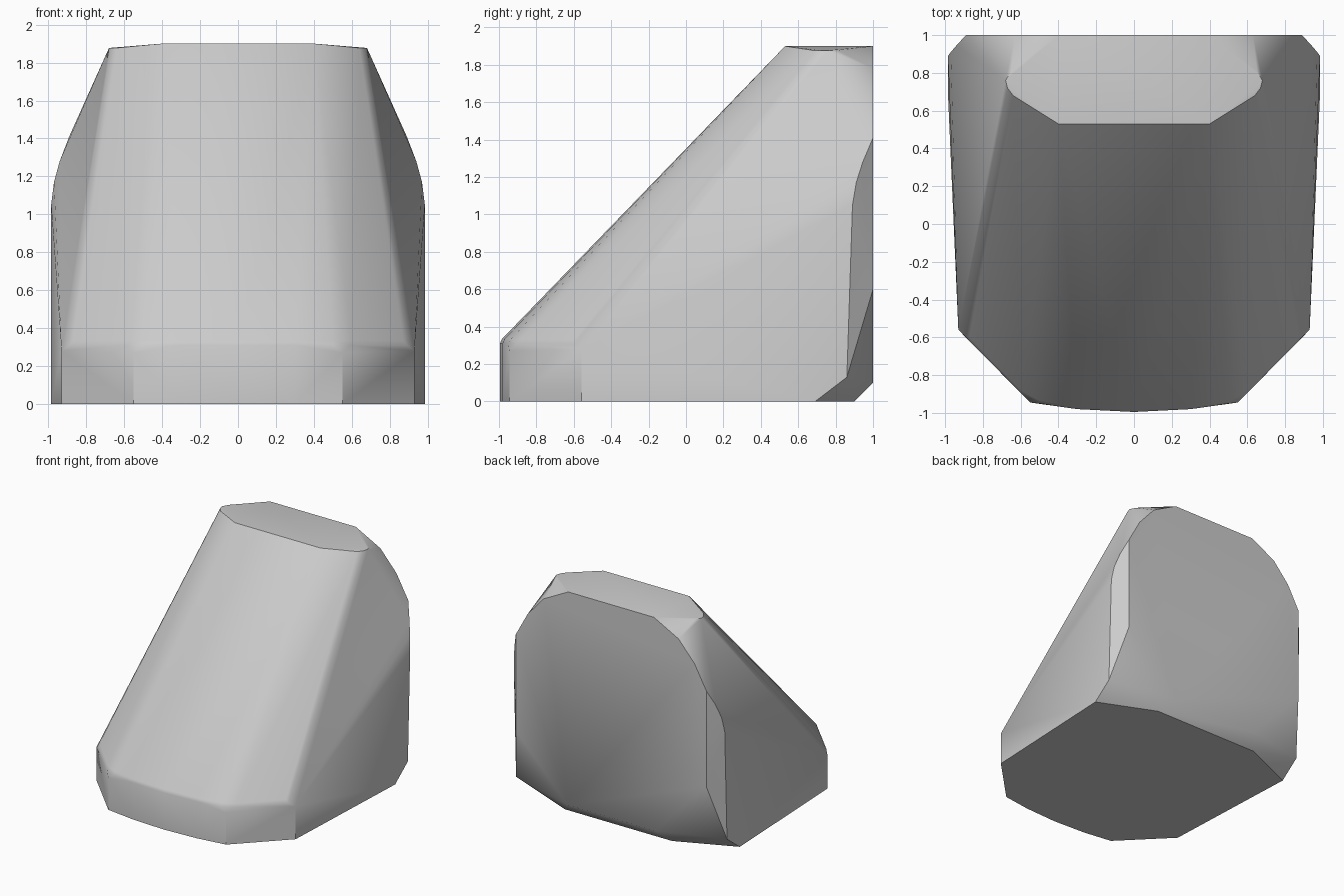
import bpy
import bmesh
import math

cube = bpy.data.objects.get("Cube")
if cube:
    bpy.data.objects.remove(cube, do_unlink=True)


def make_material(name, rgb):
    mat = bpy.data.materials.new(name)
    mat.use_nodes = True
    colour = (*rgb, 1.0)
    mat.diffuse_color = colour
    mat.node_tree.nodes["Principled BSDF"].inputs["Base Color"].default_value = colour
    return mat


def at_height(outline, z):
    return [(x, y, z) for x, y in outline]


def at_depth(outline, y):
    return [(x, y, z) for x, z in outline]


# Half outlines of the wedge, mirrored below
base = at_height([(0, -0.995), (0.3, -0.98), (0.55, -0.945), (0.93, -0.56),
                  (0.985, 0.69), (0.5, 0.9)], 0)
nose_corners = [(0.55, -0.945, 0.27), (0.93, -0.56, 0.28)]
nose_top = at_height([(0, -0.995), (0.3, -0.98), (0.5, -0.95),
                      (0.59, -0.904), (0.89, -0.6)], 0.31)
nose_bevel = at_height([(0, -0.983), (0.3, -0.97), (0.5, -0.935),
                        (0.6, -0.88), (0.87, -0.6)], 0.335)
top = at_height([(0.4, 0.53), (0.4, 1)], 1.9)
top_rim = at_height([(0.64, 0.68), (0.67, 0.72), (0.68, 0.76), (0.65, 0.81)], 1.877)
back = at_depth([(0.63, 1.78), (0.78, 1.61), (0.89, 1.41), (0.89, 0.6), (0.41, 0.1)], 1)
side_bevel = [(0.94, 0.945, 1.28), (0.97, 0.91, 1.17),
              (0.985, 0.89, 1.05), (0.985, 0.86, 0.13)]

# Skin the mirrored outlines with one convex shell
bm = bmesh.new()
for x, y, z in (base + nose_corners + nose_top + nose_bevel + top + top_rim
                + back + side_bevel):
    for px in {x, -x}:
        bm.verts.new((px, y, z))
bmesh.ops.convex_hull(bm, input=bm.verts[:])
bmesh.ops.delete(bm, geom=[v for v in bm.verts if not v.link_faces], context='VERTS')
bmesh.ops.dissolve_limit(bm, angle_limit=math.radians(0.5),
                         verts=bm.verts[:], edges=bm.edges[:])
bmesh.ops.recalc_face_normals(bm, faces=bm.faces[:])
mesh = bpy.data.meshes.new("wedge_body")
bm.to_mesh(mesh)
bm.free()
mesh.materials.append(make_material("plain grey", (0.6, 0.6, 0.6)))

body = bpy.data.objects.new("wedge_body", mesh)
bpy.context.collection.objects.link(body)
bpy.ops.object.select_all(action='DESELECT')
body.select_set(True)
bpy.context.view_layer.objects.active = body
bpy.ops.object.shade_smooth_by_angle(angle=math.radians(32))
